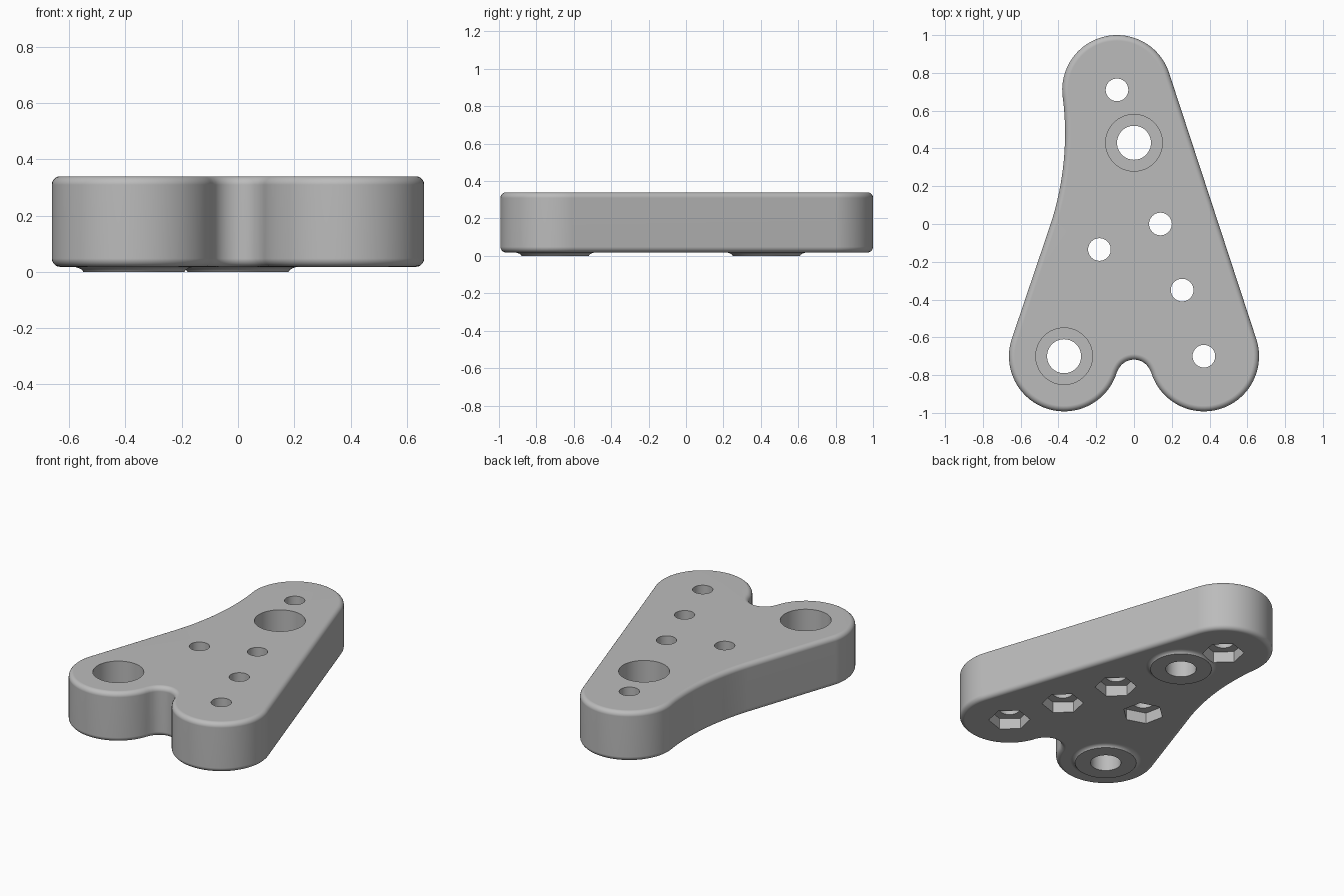
import bpy, bmesh
from math import cos, sin, radians
from mathutils import Matrix, Vector

cube = bpy.data.objects.get("Cube")
if cube:
    bpy.data.objects.remove(cube, do_unlink=True)

grey = bpy.data.materials.new("plain grey")
grey.use_nodes = True
colour = (0.5, 0.5, 0.5, 1)
grey.diffuse_color = colour
grey.node_tree.nodes["Principled BSDF"].inputs["Base Color"].default_value = colour

BOTTOM, TOP = 0.018, 0.34
ARM_X, ARM_Y, ARM_R = 0.37, -0.70, 0.292
TIP = (-0.09, 0.71)
BIG_HOLES = [(0, 0.43), (-ARM_X, ARM_Y)]
# Small holes, each with the turn of its hexagonal nut pocket
SMALL_HOLES = [(TIP, 18), ((0.14, 0), 18), ((0.255, -0.35), 18),
               ((ARM_X, ARM_Y), 18), ((-0.183, -0.135), -18)]


def make_object(name, bm):
    bmesh.ops.recalc_face_normals(bm, faces=bm.faces)
    mesh = bpy.data.meshes.new(name)
    bm.to_mesh(mesh)
    bm.free()
    mesh.materials.append(grey)
    ob = bpy.data.objects.new(name, mesh)
    bpy.context.collection.objects.link(ob)
    return ob


def arc(centre, r, start, end, steps):
    angles = [radians(start + (end - start) * i / steps) for i in range(steps + 1)]
    return [Vector((centre[0] + r * cos(a), centre[1] + r * sin(a), BOTTOM)) for a in angles]


def stack(name, centre, rings, sides=64, turn=0):
    """Closed solid of stacked (radius, height) rings."""
    bm = bmesh.new()
    loops = []
    for r, z in rings:
        pts = arc(centre, r, turn, turn + 360, sides)[:-1]
        loops.append([bm.verts.new((p.x, p.y, z)) for p in pts])
    for a, b in zip(loops, loops[1:]):
        for i in range(sides):
            j = (i + 1) % sides
            bm.faces.new((a[i], a[j], b[j], b[i]))
    bm.faces.new(loops[0])
    bm.faces.new(loops[-1])
    return make_object(name, bm)


# Plate outline: right arm, tip, concave left flank, left arm, notch
outline = (arc((ARM_X, ARM_Y), ARM_R, -163.4, 18, 44)
           + arc(TIP, 0.29, 18, 187.2, 40)
           + arc((-1.915, 0.48), 1.55, 7.2, -18, 16)[1:]
           + arc((-ARM_X, ARM_Y), ARM_R, 162, 343.4, 44)
           + arc((0, -0.81), 0.092, 163.4, 16.6, 20)[1:-1])

bm = bmesh.new()
base = bm.faces.new([bm.verts.new(p) for p in outline])
lifted = bmesh.ops.extrude_face_region(bm, geom=[base], use_keep_orig=True)
bmesh.ops.translate(bm, vec=(0, 0, TOP - BOTTOM),
                    verts=[v for v in lifted["geom"] if isinstance(v, bmesh.types.BMVert)])
bmesh.ops.recalc_face_normals(bm, faces=bm.faces)
rims = [e for e in bm.edges if abs(e.verts[0].co.z - e.verts[1].co.z) < 1e-5]
bmesh.ops.bevel(bm, geom=rims, offset=0.03, segments=5, profile=0.5, affect="EDGES")
plate = make_object("bracket_plate", bm)


def apply_boolean(tool, operation):
    mod = plate.modifiers.new(tool.name, "BOOLEAN")
    mod.operation = operation
    mod.solver = "EXACT"
    mod.object = tool
    bpy.context.view_layer.objects.active = plate
    bpy.ops.object.modifier_apply(modifier=mod.name)
    bpy.data.objects.remove(tool, do_unlink=True)


# Flared bosses underneath, with counterbored holes
for c in BIG_HOLES:
    apply_boolean(stack("boss", c, [(0.18, 0), (0.184, 0.007), (0.194, 0.013),
                                    (0.212, 0.019), (0.212, 0.06)]), "UNION")
for c in BIG_HOLES:
    apply_boolean(stack("counterbore", c, [(0.09, -0.1), (0.09, 0.14),
                                           (0.15, 0.14), (0.15, 0.5)]), "DIFFERENCE")

# Small through holes with hexagonal nut pockets
for c, turn in SMALL_HOLES:
    apply_boolean(stack("screw_hole", c, [(0.06, -0.1), (0.06, 0.5)], 40), "DIFFERENCE")
    apply_boolean(stack("nut_pocket", c, [(0.122, -0.1), (0.122, 0.088)], 6, turn), "DIFFERENCE")

# Smooth curves, crisp hole rims, flat faces kept flat
bpy.ops.object.select_all(action="DESELECT")
plate.select_set(True)
bpy.context.view_layer.objects.active = plate
bpy.ops.object.shade_smooth_by_angle(angle=radians(35))
weighted = plate.modifiers.new("flat_normals", "WEIGHTED_NORMAL")
weighted.keep_sharp = True
